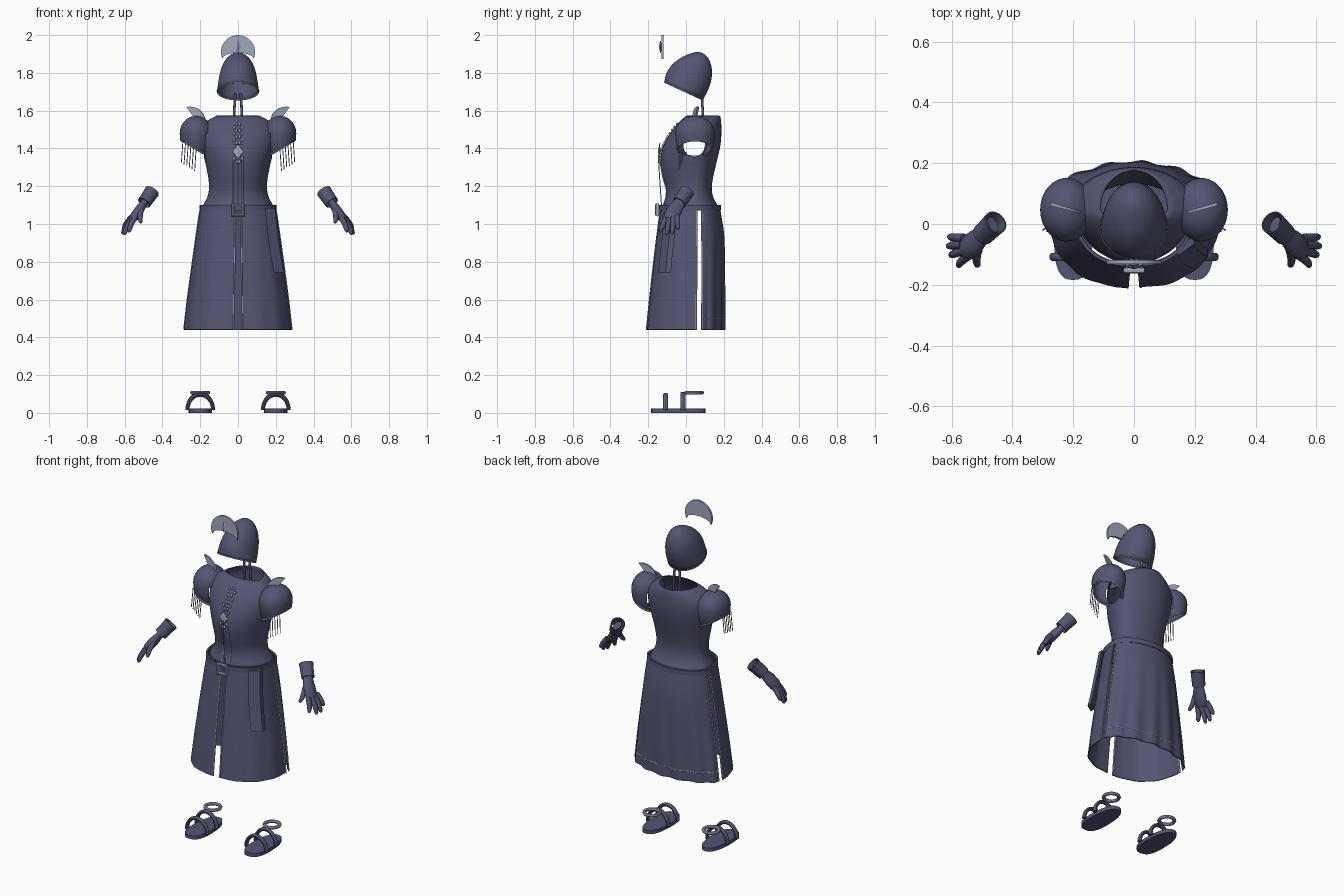
import bpy, bmesh, math
from mathutils import Vector, Matrix

cube = bpy.data.objects.get("Cube")
if cube:
    bpy.data.objects.remove(cube)


def material(name, rgb):
    m = bpy.data.materials.new(name)
    m.use_nodes = True
    m.diffuse_color = (*rgb, 1)
    m.node_tree.nodes["Principled BSDF"].inputs["Base Color"].default_value = (*rgb, 1)
    return m


CLOTH = material("slate_cloth", (0.088, 0.091, 0.168))
SILVER = material("pale_silver", (0.36, 0.39, 0.52))


def finish(name, bm, mat, thick=0, sub=0):
    bmesh.ops.recalc_face_normals(bm, faces=bm.faces)
    me = bpy.data.meshes.new(name)
    bm.to_mesh(me)
    bm.free()
    me.materials.append(mat)
    me.shade_smooth()
    me.set_sharp_from_angle(angle=math.radians(40))
    ob = bpy.data.objects.new(name, me)
    bpy.context.collection.objects.link(ob)
    if sub:
        ob.modifiers.new("smooth", "SUBSURF").levels = sub
        ob.modifiers["smooth"].render_levels = sub
    if thick:
        mod = ob.modifiers.new("shell", "SOLIDIFY")
        mod.thickness, mod.offset = thick, 0
        if not sub:
            ob.modifiers.new("crisp", "EDGE_SPLIT").split_angle = math.radians(50)
    return ob


def skin(bm, rings, loop=True, caps=False, closed=False):
    vs = [[bm.verts.new(p) for p in r] for r in rings]
    n = len(vs[0])
    pairs = list(zip(vs, vs[1:])) + ([(vs[-1], vs[0])] if closed else [])
    for a, b in pairs:
        for i in range(n if loop else n - 1):
            j = (i + 1) % n
            bm.faces.new((a[i], a[j], b[j], b[i]))
    if caps:
        bm.faces.new(vs[0])
        bm.faces.new(vs[-1])


def tube(bm, pts, radii, flat=1, ref=(0, 1, 0), n=10, closed=False, caps=True):
    pts = [Vector(p) for p in pts]
    if not isinstance(radii, (list, tuple)):
        radii = [radii] * len(pts)
    rings = []
    for i, p in enumerate(pts):
        last = len(pts) - 1
        a = pts[i - 1] if closed or i else p
        b = pts[(i + 1) % len(pts)] if closed or i < last else p
        t = (b - a).normalized()
        u = t.cross(Vector(ref)).normalized()
        v = u.cross(t)
        rings.append([p + radii[i] * (u * flat * math.cos(k * math.tau / n) + v * math.sin(k * math.tau / n))
                      for k in range(n)])
    skin(bm, rings, caps=caps and not closed, closed=closed)


def arc(a0, a1, n):
    return [math.radians(a0 + (a1 - a0) * i / n) for i in range(n + 1)]


def lerp_rows(rows, z):
    for lo, hi in zip(rows, rows[1:]):
        if lo[0] <= z <= hi[0]:
            f = (z - lo[0]) / (hi[0] - lo[0])
            return [a + (b - a) * f for a, b in zip(lo, hi)]
    return rows[0] if z < rows[0][0] else rows[-1]


def power(value, exponent):
    return math.copysign(abs(value) ** exponent, value)


def body_point(row, mid, a, out=0, shape=(1, 1)):
    # shape: squareness of the front and back halves
    z, rx, front, back = row
    s = math.sin(a)
    e = shape[1] if s > 0 else shape[0]
    ry = (back - mid if s > 0 else mid - front) + out
    return (power(math.cos(a), e) * (rx + out), mid + ry * power(s, e), z)


def bead(bm, loc, size, u=10, v=6):
    bmesh.ops.create_uvsphere(bm, u_segments=u, v_segments=v, radius=1,
                              matrix=Matrix.Translation(loc) @ Matrix.Diagonal((*size, 1)))


# Bodice: stations of height, half width, front, back
TORSO = [(1.085, .193, -.125, .175), (1.13, .162, -.106, .142), (1.18, .147, -.1, .13),
         (1.25, .154, -.122, .14), (1.33, .171, -.135, .16), (1.40, .19, -.124, .178),
         (1.46, .2, -.094, .185), (1.51, .2, -.058, .185), (1.55, .158, -.024, .183),
         (1.572, .11, .005, .178)]
bm = bmesh.new()
skin(bm, [[body_point(r, .05, a) for a in arc(0, 352.5, 47)] for r in TORSO])
bodice = finish("bodice", bm, CLOTH, .006, 1)
bm = bmesh.new()
bm.faces.new([bm.verts.new(body_point(TORSO[2], .05, a)) for a in arc(0, 352.5, 47)])
finish("waist_lining", bm, CLOTH)

# Armholes
bm = bmesh.new()
bmesh.ops.create_cone(bm, cap_ends=True, segments=40, radius1=1, radius2=1, depth=1,
                      matrix=Matrix.Translation((0, .042, 1.423)) @ Matrix.Diagonal((1, .058, .068, 1))
                      @ Matrix.Rotation(math.pi / 2, 4, "Y"))
cutter = finish("armhole_cutter", bm, CLOTH)
cutter.hide_render = True
cutter.display_type = "WIRE"
cut = bodice.modifiers.new("armholes", "BOOLEAN")
cut.operation, cut.object = "DIFFERENCE", cutter

# Skirt: three panels split at the front and both sides
SKIRT = [(.44, .283, -.206, .2), (.6, .265, -.19, .202), (.8, .238, -.168, .203),
         (.95, .217, -.15, .2), (1.04, .204, -.138, .185), (1.09, .195, -.13, .176)]
MID = .068
SHAPE = (.83, 1.06)


def skirt_point(z, a, out=0):
    fold = .006 * math.sin(a * 14) * max(0, (1.0 - z) / .56) * (1 if math.sin(a) > .3 else .3)
    return body_point(lerp_rows(SKIRT, z), MID, a, out + fold, SHAPE)


heights = [.44 + .65 * i / 12 for i in range(13)]
trim = bmesh.new()
for name, a0, a1 in (("skirt_front_left", -87.4, -1.5), ("skirt_front_right", -178.5, -92.6),
                     ("skirt_back", 8, 172)):
    bm = bmesh.new()
    skin(bm, [[skirt_point(z, a) for a in arc(a0, a1, 48)] for z in heights], loop=False)
    finish(name, bm, CLOTH, .006)
    for edge in (a0, a1):
        tube(trim, [skirt_point(z, math.radians(edge), .002) for z in heights], .0045, n=6)
tube(trim, [skirt_point(.5, a, .002) for a in arc(10, 170, 48)], .003, ref=(0, 0, 1), n=6)
finish("skirt_edge_trim", trim, SILVER)

# Belt, buckle and hanging belt tail
bm = bmesh.new()
skin(bm, [[body_point((z, .198, -.135, .181), MID, a, 0, SHAPE) for a in arc(0, 354, 59)] for z in (1.072, 1.1)])
finish("belt", bm, CLOTH, .01)
bm = bmesh.new()
tube(bm, [(x, -.152, 1.075 + z) for x, z in ((-.027, -.027), (.027, -.027), (.027, .027), (-.027, .027))],
     .011, n=8, closed=True)
finish("belt_buckle", bm, SILVER)
bm = bmesh.new()
skin(bm, [[(x + dx, y + .7 * dx + dy, z) for dx, dy in ((-.027, -.012), (.027, -.012), (.027, .016), (-.027, .016))]
          for x, y, z in ((.17, -.074, 1.085), (.178, -.088, 1.0), (.19, -.1, .9),
                          (.205, -.11, .8), (.217, -.115, .742))], caps=True)
finish("belt_tail", bm, CLOTH)

# Placket lines, chain and chest ornaments
bm = bmesh.new()
for s in (-1, 1):
    tube(bm, [(s * .025, lerp_rows(TORSO, z)[2] - .001, z)
              for z in [1.1 + .26 * i / 14 for i in range(15)]], .0045, n=6)
finish("placket_trim", bm, SILVER)
bm = bmesh.new()
for i in range(13):
    z = 1.33 + i * .0165
    for s in (-1, 1):
        bead(bm, (s * (.008 + .013 * (i % 2)), lerp_rows(TORSO, z)[2] - .005, z), (.007, .006, .01))
bead(bm, (0, -.141, 1.385), (.028, .008, .038), 4, 2)
finish("chest_ornaments", bm, SILVER)
bm = bmesh.new()
tube(bm, [(0, -.138, 1.43), (0, -.146, 1.35), (0, -.14, 1.25), (0, -.13, 1.1)], .003, n=6)
finish("hanging_chain", bm, SILVER)

# Helmet: front point, back point and half width of each tilted ring
HELMET = [(-.112, 1.75, .088, 1.658, .109), (-.11, 1.775, .122, 1.718, .103), (-.103, 1.8, .136, 1.775, .097),
          (-.08, 1.836, .138, 1.815, .087), (-.04, 1.872, .127, 1.86, .069), (.005, 1.895, .11, 1.888, .044),
          (.055, 1.91, .08, 1.908, .012)]
rings = [[(w * math.cos(a), (fy + by) / 2 + (by - fy) / 2 * math.sin(a),
           (fz + bz) / 2 + (bz - fz) / 2 * math.sin(a)) for a in arc(0, 348.75, 31)]
         for fy, fz, by, bz, w in HELMET]
bm = bmesh.new()
skin(bm, rings)
bm.faces.new([v for v in bm.verts if v.co.z > 1.906])
finish("helmet", bm, CLOTH, .005, 1)
bm = bmesh.new()
tube(bm, rings[0], .004, ref=(0, .35, 1), n=6, closed=True)
finish("helmet_rim", bm, SILVER)

# Neck cords
bm = bmesh.new()
for s in (-1, 1):
    tube(bm, [(s * .022, .09, 1.53), (s * .02, .088, 1.6), (s * .014, .085, 1.69)], .007)
finish("neck_cords", bm, CLOTH)


def crescent(name, place, radius, bulge, a0, a1, thick):
    # Outer edge is an arc; inner edge bows gently between the two tips
    bm = bmesh.new()
    outer = [Vector((math.cos(a), math.sin(a))) * radius for a in arc(a0, a1, 32)]
    middle = math.radians((a0 + a1) / 2)
    axis = Vector((math.cos(middle), math.sin(middle)))
    inner = []
    for i in range(33):
        t = math.pi * i / 32
        inner.append(outer[0].lerp(outer[-1], (1 - math.cos(t)) / 2) + axis * bulge * math.sin(t))
    inner[0] -= axis * .001
    inner[-1] -= axis * .001
    skin(bm, [[place(*p) for p in row] for row in (outer, inner)], loop=False)
    finish(name, bm, SILVER, thick)


# Head crescent with its jewel
crescent("head_crescent", lambda x, z: (x, -.125, 1.91 + z), .09, .033, -24, 204, .012)
bm = bmesh.new()
bead(bm, (0, -.135, 1.937), (.017, .009, .037), 4, 2)
finish("head_jewel", bm, SILVER)

for s, side in ((1, "left"), (-1, "right")):
    # Puffed sleeve, full at the hem, open underneath and against the armhole
    bm = bmesh.new()
    bead(bm, (s * .222, .047, 1.48), (.084, .102, .09), 40, 24)
    for v in bm.verts:
        if v.co.z < 1.48:
            v.co.z -= (1.48 - v.co.z) * .8
    bmesh.ops.bisect_plane(bm, geom=bm.verts[:] + bm.edges[:] + bm.faces[:], plane_co=(s * .235, .05, 1.403),
                           plane_no=(s * .51, 0, -.86), clear_outer=True)
    inner = [f for f in bm.faces if abs(f.calc_center_median().x) < .172 and f.calc_center_median().z < 1.47]
    bmesh.ops.delete(bm, geom=inner, context="FACES")
    finish(side + "_puff_sleeve", bm, CLOTH, .005)

    # Cuff band around the sleeve opening
    bm = bmesh.new()
    tube(bm, [(s * (.226 + .073 * math.cos(a)), .047 + .091 * math.sin(a), 1.4 + .043 * math.cos(a))
              for a in arc(0, 350, 35)], .006, ref=(s * .51, 0, -.86), n=8, closed=True)
    finish(side + "_sleeve_band", bm, SILVER)

    # Fringe
    bm = bmesh.new()
    for i in range(6):
        x = .222 + i * .014
        z = 1.395 + i * .009
        tube(bm, [(s * x, -.035 + i * .004, z), (s * (x + .008), -.04 + i * .004, z - .115)], .0025, n=5)
    finish(side + "_fringe", bm, SILVER)

    # Shoulder crescent
    crescent(side + "_shoulder_crescent",
             lambda x, z: (s * (.255 - x), .055 + .285 * (.02 - x), 1.538 + z), .083, .002, -35, 102, .01)

    # Glove: flared cuff, flattened palm, four fingers and thumb
    bm = bmesh.new()
    tube(bm, [(s * .455, .006, 1.173), (s * .469, -.008, 1.152), (s * .497, -.035, 1.112)],
         [.038, .036, .034], n=20, caps=False)
    finish(side + "_glove_cuff", bm, CLOTH, .005)
    bm = bmesh.new()
    tube(bm, [(s * .463, -.002, 1.16), (s * .495, -.034, 1.115), (s * .522, -.06, 1.075),
              (s * .547, -.078, 1.04), (s * .56, -.084, 1.022)], [.03, .031, .042, .042, .03], flat=.6, n=16)
    for base, tip in (((.56, -.046, 1.04), (.608, -.042, .972)), ((.563, -.067, 1.032), (.612, -.073, .945)),
                      ((.557, -.088, 1.03), (.603, -.103, .942)), ((.545, -.105, 1.035), (.577, -.138, .957)),
                      ((.512, -.085, 1.075), (.513, -.14, 1.005))):
        a, b = Vector(base), Vector(tip)
        path = [a.lerp(b, f) + Vector((.006 * math.sin(f * math.pi), 0, 0)) for f in (0, .35, .7, .92, 1)]
        tube(bm, [(s * p.x, p.y, p.z) for p in path], [.015, .0145, .013, .01, .004], ref=(.3 * s, 1, .6))
    finish(side + "_glove_hand", bm, CLOTH)

    # Sandal: sole, two arched straps and ankle ring
    cx = s * .2
    bm = bmesh.new()
    skin(bm, [[(cx + s * (.062 - .006 * math.sin(a)) * power(math.cos(a), .75),
                -.041 + .143 * power(math.sin(a), .85), z) for a in arc(0, 350, 35)] for z in (0, .022)], caps=True)
    finish(side + "_sandal_sole", bm, CLOTH)
    bm = bmesh.new()
    for y, top in ((-.108, .08), (-.017, .085)):
        tube(bm, [(cx + .068 * math.cos(a), y, .016 + top * math.sin(a)) for a in arc(0, 180, 20)],
             .014, flat=.75)
    finish(side + "_sandal_straps", bm, CLOTH)
    bm = bmesh.new()
    tube(bm, [(cx + .043 * math.cos(a), .043 + .043 * math.sin(a), .107) for a in arc(0, 345, 23)],
         .01, ref=(0, 0, 1), n=8, closed=True)
    finish(side + "_ankle_ring", bm, SILVER)
